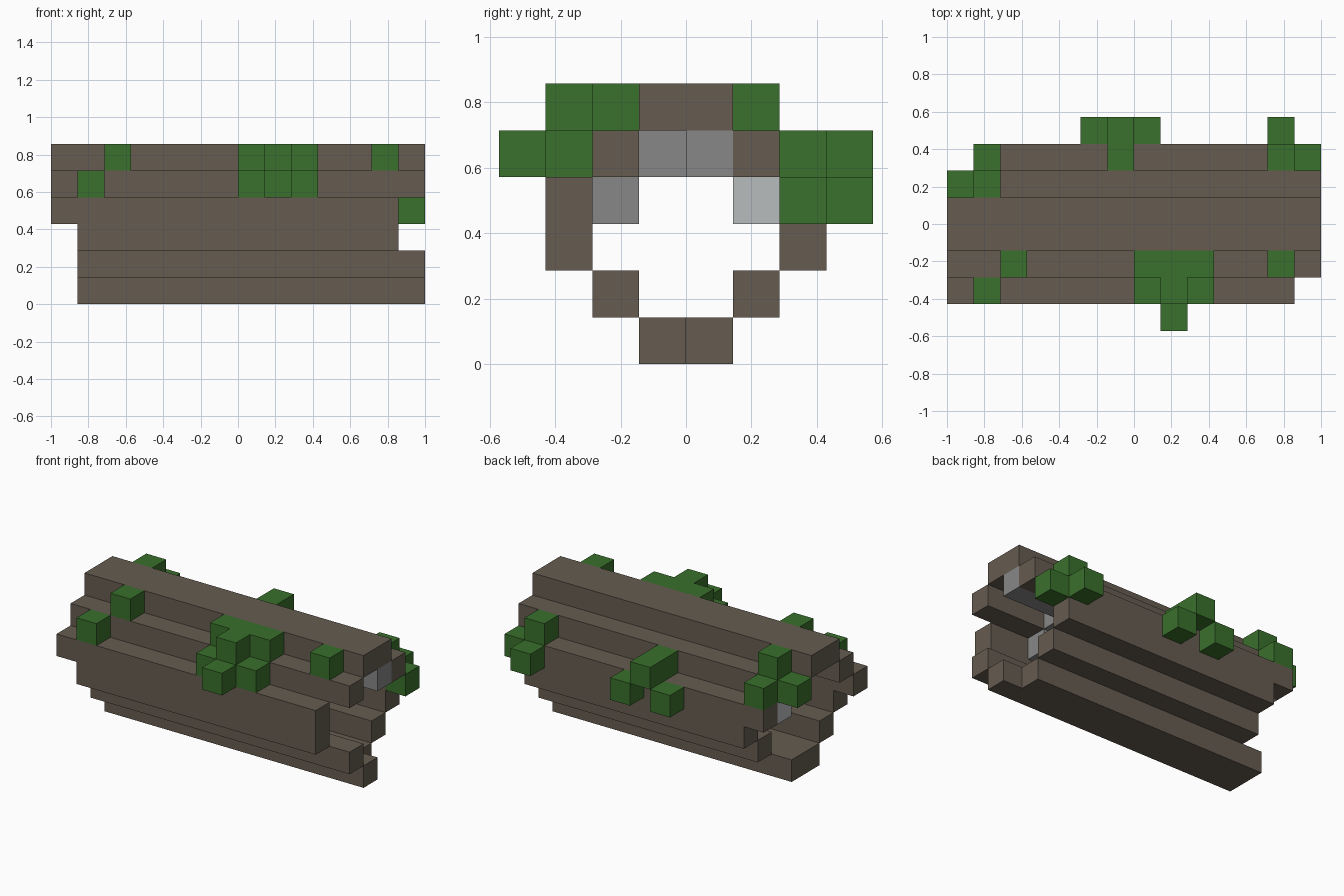
import bpy
import bmesh
from mathutils import Matrix, Vector

U = 1 / 7  # size of one block

cube = bpy.data.objects.get("Cube")
if cube:
    bpy.data.objects.remove(cube, do_unlink=True)


def material(name, rgb):
    mat = bpy.data.materials.new(name)
    mat.use_nodes = True
    color = (*rgb, 1)
    mat.diffuse_color = color
    bsdf = next(n for n in mat.node_tree.nodes if n.type == 'BSDF_PRINCIPLED')
    bsdf.inputs["Base Color"].default_value = color
    bsdf.inputs["Roughness"].default_value = 0.9
    return mat


def blocks(name, mat, runs):
    """One object from runs of blocks: (first x, last x, y, z) in grid cells."""
    bm = bmesh.new()
    for x0, x1, y, z in runs:
        length = x1 - x0 + 1
        centre = Vector((x0 + length / 2, y + 0.5, z + 0.5)) * U
        size = Matrix.Diagonal((length * U, U, U, 1))
        bmesh.ops.create_cube(bm, size=1, matrix=Matrix.Translation(centre) @ size)
    mesh = bpy.data.meshes.new(name)
    bm.to_mesh(mesh)
    bm.free()
    mesh.materials.append(mat)
    obj = bpy.data.objects.new(name, mesh)
    bpy.context.collection.objects.link(obj)


bark = material("bark_brown", (0.133, 0.107, 0.082))
moss = material("moss_green", (0.042, 0.162, 0.025))
grey = material("fungus_grey", (0.242, 0.242, 0.242))
pale = material("fungus_pale", (0.479, 0.503, 0.515))

# Hollow log: long planks around an open ring, with ragged ends
blocks("log_top", bark, [(-7, 6, -1, 5), (-7, 6, 0, 5)])
blocks("log_front_shoulder", bark, [(-7, 6, -2, 4)])
blocks("log_back_shoulder", bark, [(-6, 6, 1, 4)])
blocks("log_front_wall", bark, [(-7, 5, -3, 3), (-6, 5, -3, 2)])
blocks("log_back_wall", bark, [(-6, 5, 2, 3), (-5, 5, 2, 2)])
blocks("log_front_lower", bark, [(-6, 6, -2, 1)])
blocks("log_back_lower", bark, [(-5, 5, 1, 1)])
blocks("log_bottom", bark, [(-6, 6, -1, 0), (-6, 5, 0, 0)])

# Moss clumps on the front
blocks("moss_front_right", moss, [(-5, -5, -2, 5), (-6, -6, -3, 4)])
blocks("moss_front_middle", moss,
       [(i, i, -2, 5) for i in range(3)]
       + [(i, i, -3, 4) for i in range(3)]
       + [(1, 1, -3, 5), (1, 1, -4, 4)])
blocks("moss_front_left", moss, [(5, 5, -2, 5)])

# Moss clumps on the back
blocks("moss_back_right", moss, [(-6, -6, 1, 5), (-7, -7, 1, 4), (-6, -6, 2, 4)])
blocks("moss_back_middle", moss,
       [(-1, -1, 2, 4), (-1, -1, 3, 4), (0, 0, 3, 3), (-2, -2, 3, 3)])
blocks("moss_back_left", moss, [(5, 5, 2, 4), (5, 5, 3, 3), (6, 6, 2, 3)])

# Grey growth lining the hollow
blocks("inner_growth_grey", grey, [(4, 6, 0, 4), (2, 3, -1, 4), (2, 3, -2, 3)])
blocks("inner_growth_pale", pale, [(-6, -5, 1, 3)])
